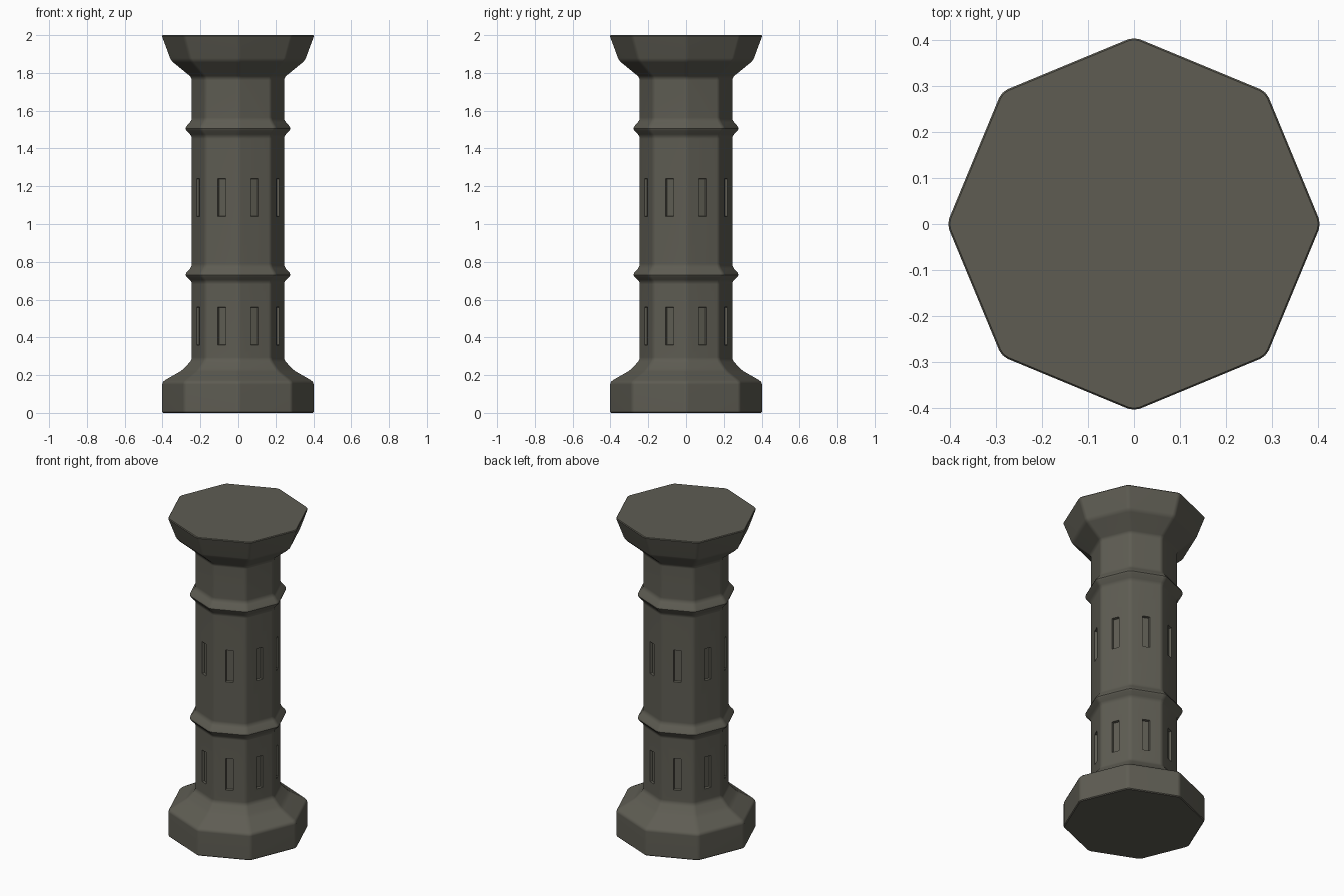
import bpy, bmesh
from math import sin, cos, pi
from mathutils import Vector

if "Cube" in bpy.data.objects:
    bpy.data.objects.remove(bpy.data.objects["Cube"])

SIDES = 8
# Outline from floor to top: corner radius, height
PROFILE = [(0.405, 0), (0.405, 0.165), (0.30, 0.225), (0.248, 0.28),
           (0.248, 0.695), (0.288, 0.73), (0.248, 0.775),
           (0.248, 1.465), (0.288, 1.505), (0.248, 1.55),
           (0.248, 1.775), (0.358, 1.865), (0.408, 2.0)]
SLIT_HALF_WIDTH, SLIT_HALF_HEIGHT, SLIT_DEPTH = 0.022, 0.1, 0.014

stone = bpy.data.materials.new("grey_stone")
stone.use_nodes = True
colour = (0.112, 0.108, 0.086, 1)
stone.diffuse_color = colour
stone.node_tree.nodes["Principled BSDF"].inputs["Base Color"].default_value = colour

# Octagonal body
bm = bmesh.new()
rings = [[bm.verts.new((r * cos(2 * pi * i / SIDES), r * sin(2 * pi * i / SIDES), z))
          for i in range(SIDES)] for r, z in PROFILE]
for low, high in zip(rings, rings[1:]):
    for i in range(SIDES):
        j = (i + 1) % SIDES
        bm.faces.new((low[i], low[j], high[j], high[i]))
bm.faces.new(rings[0][::-1])
bm.faces.new(rings[-1])

# Softened corners and ledges, finer on the outer rims
def is_rim(edge):
    return all(v.co.z in (0, 2) for v in edge.verts)

bmesh.ops.bevel(bm, geom=[e for e in bm.edges if not is_rim(e)], offset=0.014,
                segments=2, profile=0.5, affect='EDGES', clamp_overlap=True)
rims = [e for e in bm.edges if all(abs(v.co.z - z) < 1e-5 for v in e.verts for z in [round(v.co.z / 2) * 2])
        and len({round(f.normal.z, 1) for f in e.link_faces}) > 1]
bmesh.ops.bevel(bm, geom=rims, offset=0.005, segments=1, affect='EDGES', clamp_overlap=True)
bm.normal_update()

# Recessed window slits in the tall shaft panels
def panel_height(face):
    heights = [v.co.z for v in face.verts]
    return max(heights) - min(heights)

panels = [f for f in bm.faces if panel_height(f) > 0.35 and f.calc_area() > 0.03]
for panel in panels:
    middle = panel.calc_center_median()
    normal = panel.normal.copy()
    across = Vector((-normal.y, normal.x, 0)).normalized()
    centre = Vector((middle.x, middle.y, 0.46 if middle.z < 0.7 else 1.14))
    bmesh.ops.inset_individual(bm, faces=[panel], thickness=0.02)
    for v in panel.verts:
        side = 1 if (v.co - middle).dot(across) > 0 else -1
        level = 1 if v.co.z > middle.z else -1
        v.co = centre + across * side * SLIT_HALF_WIDTH
        v.co.z += level * SLIT_HALF_HEIGHT
    bmesh.ops.inset_individual(bm, faces=[panel], thickness=0.004, depth=-SLIT_DEPTH)

bmesh.ops.recalc_face_normals(bm, faces=bm.faces)
mesh = bpy.data.meshes.new("stone_pillar")
bm.to_mesh(mesh)
bm.free()
mesh.materials.append(stone)
pillar = bpy.data.objects.new("stone_pillar", mesh)
bpy.context.collection.objects.link(pillar)

# Smooth bevels, flat panels
bpy.context.view_layer.objects.active = pillar
pillar.select_set(True)
bpy.ops.object.shade_smooth_by_angle(angle=pi / 5)
weighted = pillar.modifiers.new("flat_panels", 'WEIGHTED_NORMAL')
weighted.keep_sharp = True
